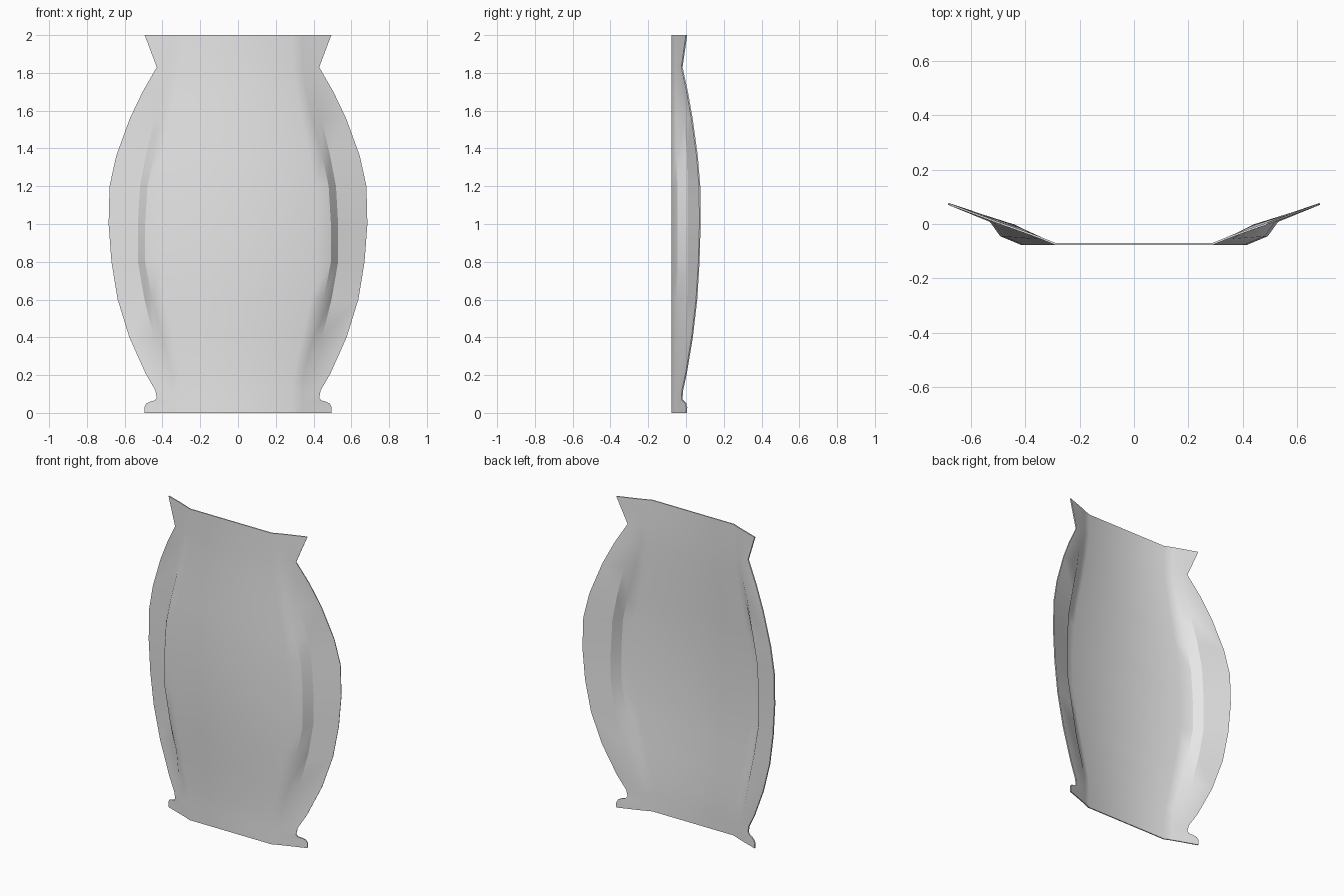
import bpy, bmesh

cube = bpy.data.objects.get("Cube")
if cube:
    bpy.data.objects.remove(cube, do_unlink=True)

# One plain grey
grey = bpy.data.materials.new("light_grey")
grey.use_nodes = True
grey.diffuse_color = (0.8, 0.8, 0.8, 1)
bsdf = next(n for n in grey.node_tree.nodes if n.type == 'BSDF_PRINCIPLED')
bsdf.inputs["Base Color"].default_value = grey.diffuse_color

FRONT = -0.077


def mix(p, q, t):
    return p + (q - p) * t


def wing(x):
    """Depth of the slanted side wing at half-width x."""
    return max(FRONT, FRONT + 0.375 * (x - 0.285))


# Height, half-width of the outline, strength of the side fold
rows = [(0, .494, 0), (.03, .496, 0), (.05, .485, 0), (.06, .465, 0),
        (.066, .44, 0), (.08, .43, 0), (.12, .438, 0), (.21, .49, .05),
        (.4, .575, .4), (.6, .637, .75), (.8, .67, 1), (1.0, .685, 1),
        (1.2, .68, .92), (1.36, .645, .7), (1.56, .572, .36),
        (1.7, .505, .15), (1.83, .43, 0), (2.0, .494, 0)]


def half_section(width, fold):
    """Points from the flat front panel out to the wing edge."""
    crease = mix(.39, .53, fold)
    return [(mix(.29, .415, fold), FRONT),
            (mix(.34, .492, fold), mix(wing(.34), -.045, fold)),
            (crease, mix(wing(crease), .008, fold)),
            (width, wing(width) - .002)]


# Folded sheet: mirrored cross-sections joined into strips
bm = bmesh.new()
grid = []
for z, width, fold in rows:
    half = half_section(width, fold)
    section = [(-x, y) for x, y in reversed(half)] + half
    grid.append([bm.verts.new((x, y, z)) for x, y in section])
for low, high in zip(grid, grid[1:]):
    for i in range(len(low) - 1):
        bm.faces.new((low[i], low[i + 1], high[i + 1], high[i]))

mesh = bpy.data.meshes.new("folded_sheet")
bm.to_mesh(mesh)
bm.free()
mesh.materials.append(grey)
sheet = bpy.data.objects.new("folded_sheet", mesh)
bpy.context.collection.objects.link(sheet)

# Thin wall behind the front surface
wall = sheet.modifiers.new("wall", 'SOLIDIFY')
wall.thickness = 0.007
wall.offset = -1

bpy.ops.object.select_all(action='DESELECT')
sheet.select_set(True)
bpy.context.view_layer.objects.active = sheet
bpy.ops.object.modifier_apply(modifier="wall")
bpy.ops.object.shade_smooth_by_angle(angle=0.52)
